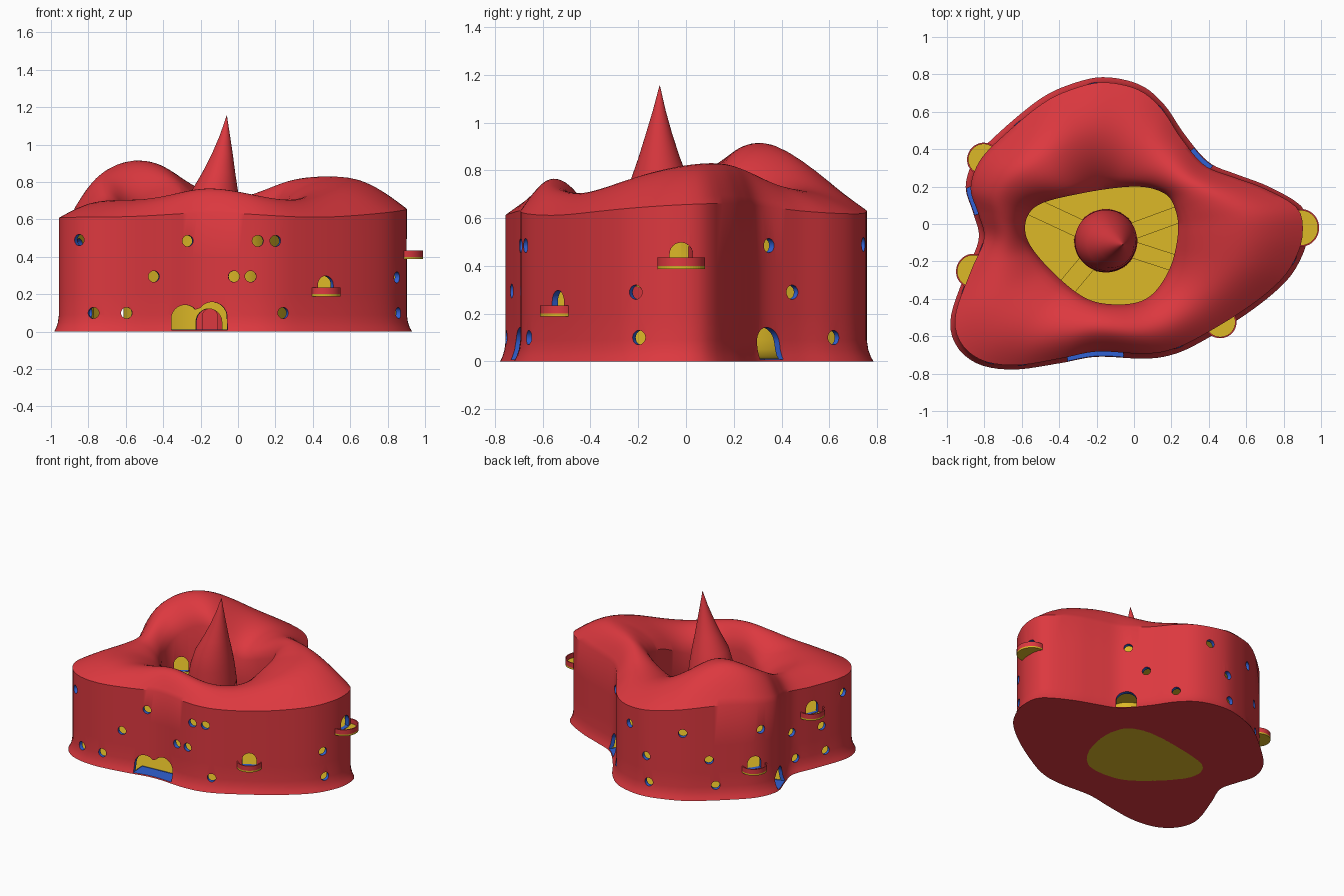
import bpy, bmesh
from math import sin, cos, pi, atan2, hypot, radians, degrees, tau
from mathutils import Vector

if "Cube" in bpy.data.objects:
    bpy.data.objects.remove(bpy.data.objects["Cube"])

N = 160
CX, CY = -0.17, -0.07          # centre of the courtyard


def material(name, rgb):
    m = bpy.data.materials.new(name)
    m.diffuse_color = (*rgb, 1)
    m.use_nodes = True
    m.node_tree.nodes["Principled BSDF"].inputs["Base Color"].default_value = m.diffuse_color
    return m


RED = material("red", (0.72, 0.04, 0.05))
YELLOW = material("yellow", (0.72, 0.48, 0.02))
BLUE = material("blue", (0.03, 0.12, 0.65))

# Plan outlines
OUTER = [(.93, -.05), (.9, .09), (.72, .2), (.55, .265), (.4, .33), (.27, .48), (.16, .64),
         (.03, .745), (-.16, .785), (-.33, .75), (-.5, .67), (-.72, .49), (-.85, .35),
         (-.9, .2), (-.86, .06), (-.83, -.08), (-.9, -.26), (-.98, -.5), (-.95, -.65),
         (-.83, -.75), (-.64, -.778), (-.4, -.745), (-.2, -.71), (.05, -.72), (.2, -.7),
         (.35, -.635), (.61, -.475), (.8, -.32), (.89, -.19)]
INNER = [(.235, -.05), (.22, .08), (.16, .165), (0, .2), (-.3, .16), (-.53, .09), (-.58, -.05),
         (-.48, -.21), (-.27, -.39), (-.08, -.43), (.08, -.39), (.19, -.24)]
RIDGE = [(15, .83), (75, .72), (134, .915), (193, .69), (228, .705), (272, .765), (320, .705)]


def polar_table(pts):
    """Smooth the closed outline and store it as sorted (angle, radius)."""
    out, n = [], len(pts)
    for i in range(n):
        p = [Vector(pts[(i + k) % n]) for k in (-1, 0, 1, 2)]
        for j in range(12):
            t = j / 12
            v = .5 * (2 * p[1] + (p[2] - p[0]) * t + (2 * p[0] - 5 * p[1] + 4 * p[2] - p[3]) * t * t
                      + (3 * p[1] - p[0] - 3 * p[2] + p[3]) * t ** 3)
            out.append((atan2(v.y - CY, v.x - CX) % tau, hypot(v.x - CX, v.y - CY)))
    out.sort()
    return [(out[-1][0] - tau, out[-1][1])] + out + [(out[0][0] + tau, out[0][1])]


T_OUT, T_IN = polar_table(OUTER), polar_table(INNER)


def radius(table, t):
    t %= tau
    for (a, ra), (b, rb) in zip(table, table[1:]):
        if a <= t <= b:
            return ra + (rb - ra) * (t - a) / max(b - a, 1e-9)


def ridge(t):
    d = degrees(t) % 360
    k = [(RIDGE[-1][0] - 360, RIDGE[-1][1])] + RIDGE + [(RIDGE[0][0] + 360, RIDGE[0][1])]
    for (a, ha), (b, hb) in zip(k, k[1:]):
        if a <= d <= b:
            return ha + (hb - ha) * (.5 - .5 * cos(pi * (d - a) / (b - a)))


def at(t, r, z):
    return Vector((CX + r * cos(t), CY + r * sin(t), z))


def finish(name, bm, mat):
    bmesh.ops.recalc_face_normals(bm, faces=bm.faces)
    me = bpy.data.meshes.new(name)
    bm.to_mesh(me)
    bm.free()
    me.materials.append(mat)
    ob = bpy.data.objects.new(name, me)
    bpy.context.collection.objects.link(ob)
    return ob


def loft(name, rows, mat, close):
    """Skin closed sections; close joins last to first, otherwise ends are capped."""
    bm = bmesh.new()
    vs = [[bm.verts.new(p) for p in row] for row in rows]
    n, m = len(vs), len(vs[0])
    for i in range(n if close else n - 1):
        a, b = vs[i], vs[(i + 1) % n]
        for j in range(m):
            bm.faces.new((a[j], a[(j + 1) % m], b[(j + 1) % m], b[j]))
    if not close:
        bm.faces.new(vs[0])
        bm.faces.new(vs[-1])
    return finish(name, bm, mat)


def cut(ob, cutter):
    m = ob.modifiers.new("cut", 'BOOLEAN')
    m.operation, m.solver, m.material_mode, m.object = 'DIFFERENCE', 'EXACT', 'TRANSFER', cutter
    bpy.context.view_layer.objects.active = ob
    bpy.ops.object.modifier_apply(modifier=m.name)
    bpy.data.objects.remove(cutter)


def smooth(ob):
    bpy.ops.object.select_all(action='DESELECT')
    ob.select_set(True)
    bpy.context.view_layer.objects.active = ob
    bpy.ops.object.shade_smooth_by_angle(angle=radians(35))


def section(t, d):
    """Cross-section of the ring building, shrunk inward by d."""
    ro, ri, top = radius(T_OUT, t) - d, radius(T_IN, t) + d, ridge(t)
    h, zt, zi, z0 = top - d, .61 + .4 * (top - .7) - d, top - .15 - d, .012 if d else 0
    w = ro - .028
    p = [(ro, z0), (ro - .012, .022), (ro - .022, .05), (w, .09), (w, .2), (w, .4), (w, zt)]
    for k in range(1, 16):
        s = k / 16
        z = zt + (h - zt) * sin(pi * s) if s < .5 else zi + (h - zi) * sin(pi * s) ** .6
        p.append((w + (ri - w) * s, z))
    return [at(t, r, z) for r, z in p + [(ri, zi), (ri, .4), (ri, .2), (ri, z0)]]


ANG = [tau * i / N for i in range(N)]

# Openings: flat profile (u, z) pushed through a wall
def circle(r):
    return [(r * cos(tau * i / 20), r * sin(tau * i / 20)) for i in range(20)]


def arch(w, h):
    return [(-w, 0), (w, 0)] + [(w * cos(pi * i / 12), h - w + w * sin(pi * i / 12)) for i in range(13)]


def prism(bm, prof, pos, nrm, depth=.08):
    side = Vector((-nrm.y, nrm.x, 0))
    ends = [[bm.verts.new(pos + side * u + Vector((0, 0, z)) + nrm * s) for u, z in prof]
            for s in (-depth, depth)]
    n = len(prof)
    for i in range(n):
        bm.faces.new((ends[0][i], ends[0][(i + 1) % n], ends[1][(i + 1) % n], ends[1][i]))
    bm.faces.new(ends[0])
    bm.faces.new(ends[1])


def on_wall(table, x, y, z, inset=.028):
    t = atan2(y - CY, x - CX)
    a, b = (at(t + e, radius(table, t + e) - inset, z) for e in (-.04, .04))
    tan = (b - a).normalized()
    return at(t, radius(table, t) - inset, z), Vector((tan.y, -tan.x, 0))


WINDOWS = [(-.86, -.72, .49), (-.27, -.7, .485), (.11, -.7, .485), (.205, -.68, .485),
           (-.45, -.73, .295), (-.02, -.7, .295), (.07, -.7, .295), (-.78, -.75, .1),
           (-.6, -.76, .1), (.25, -.67, .1), (.88, -.215, .29), (.88, -.2, .1),
           (.37, .37, .485), (.28, .465, .29), (.16, .65, .1), (-.05, .77, .49), (-.2, .77, .29),
           (-.22, .77, .1), (-.45, .69, .49), (-.61, .6, .29), (-.64, .56, .1), (-.87, .33, .49),
           (-.83, -.1, .3), (-.84, -.13, .1), (-.93, -.33, .29), (-.94, -.36, .1), (-.97, -.5, .49)]
DOORS = [(-.275, -.72, .075, .135), (-.14, -.71, .08, .15), (.36, .345, .07, .135),
         (-.88, .13, .075, .135)]
BALCONIES = [(.495, -.555, .2, .085), (.91, -.02, .4, .1), (-.84, .37, .2, .088),
             (-.9, -.255, .4, .092)]
BRIDGES = [(155, .4, .05), (20, .4, .045), (-18, .2, .045), (230, .2, .05)]
TX, TY = -.15, -.09            # tower foot

holes, tower_holes = bmesh.new(), bmesh.new()
for x, y, z in WINDOWS:
    prism(holes, circle(.03), *on_wall(T_OUT, x, y, z))
for x, y, w, h in DOORS[2:]:
    prism(holes, arch(w, h), *on_wall(T_OUT, x, y, .008))
# Twin-arched main door is one merged outline
twin = [(-.155, 0), (.145, 0)] + [(.065 + .08 * cos(a), .07 + .08 * sin(a)) for a in
                                  [radians(8 + 15 * i) for i in range(10)]]
twin += [(-.08 + .075 * cos(a), .06 + .075 * sin(a)) for a in [radians(42 + 13.8 * i) for i in range(11)]]
prism(holes, twin, *on_wall(T_OUT, -.205, -.71, .008))
for x, y, z, r in BALCONIES:
    prism(holes, arch(.048, .095), *on_wall(T_OUT, x, y, z + .003))
for deg, z, w in BRIDGES + [(-90, .008, .07)]:
    a = radians(deg)
    dirv = Vector((cos(a), sin(a), 0))
    prism(holes, arch(w, .11), *on_wall(T_IN, TX + .4 * cos(a), TY + .4 * sin(a), z + .004, 0))
    prism(tower_holes, arch(.04, .11), Vector((TX, TY, z + .004)) + dirv * .17, dirv, .03)

# Hollow ring building with wavy roof
building = loft("ring_building", [section(t, 0) for t in ANG], RED, True)
cut(building, loft("cavity", [section(t, .03) for t in ANG], YELLOW, True))
cut(building, finish("openings", holes, BLUE))
smooth(building)

# Upper storeys and courtyard floor
for k, z in ((1, .2), (2, .4)):
    rows = []
    for t in ANG:
        ro, ri = radius(T_OUT, t) - .045, radius(T_IN, t) + .015
        rows.append([at(t, ro, z - .012), at(t, ro, z), at(t, ri, z), at(t, ri, z - .012)])
    loft(f"storey_floor_{k}", rows, YELLOW, True)
loft("courtyard_floor", [[at(t, radius(T_IN, t) + .002, z) for t in ANG] for z in (0, .012)], YELLOW, False)

# Leaning pointed tower
LEVELS = [(.004, TX, TY, .17), (.3, TX, TY, .168), (.52, TX, TY, .166), (.64, -.14, -.1, .15),
          (.75, -.125, -.11, .125), (.85, -.103, -.112, .088), (.95, -.084, -.113, .056),
          (1.05, -.07, -.112, .027), (1.155, -.06, -.11, .001)]
tower = loft("central_tower", [[(x + r * cos(tau * i / 64), y + r * sin(tau * i / 64), z)
                                for i in range(64)] for z, x, y, r in LEVELS], RED, False)
cut(tower, finish("tower_openings", tower_holes, RED))
smooth(tower)

# Footbridges from tower to ring
for k, (deg, z, w) in enumerate(BRIDGES):
    a = radians(deg)
    d, s = Vector((cos(a), sin(a), 0)), Vector((-sin(a), cos(a), 0))
    end = on_wall(T_IN, TX + .4 * cos(a), TY + .4 * sin(a), z, 0)[0]
    far = (end - Vector((TX, TY, z))).length + .03
    rows = [[Vector((TX, TY, h)) + d * l + s * u for l, u in
             ((.14, -w), (far, -w), (far, w), (.14, w))] for h in (z - .01, z + .002)]
    loft(f"footbridge_{k + 1}", rows, YELLOW, False)

# Half-round balconies: yellow floor and red parapet
for k, (x, y, z, r) in enumerate(BALCONIES):
    pos, nrm = on_wall(T_OUT, x, y, 0)
    side = Vector((-nrm.y, nrm.x, 0))

    def arc(rad, h):
        return [pos + side * rad * cos(b) + nrm * (rad * sin(b) * .95 - .008) + Vector((0, 0, h))
                for b in [radians(-12 + 204 * i / 28) for i in range(29)]]
    loft(f"balcony_floor_{k + 1}", [arc(r, z - .012), arc(r, z)], YELLOW, False)
    rim = loft(f"balcony_parapet_{k + 1}", [arc(r, z) + arc(r - .008, z)[::-1],
               arc(r, z + .035) + arc(r - .008, z + .035)[::-1]], RED, False)
    smooth(rim)
